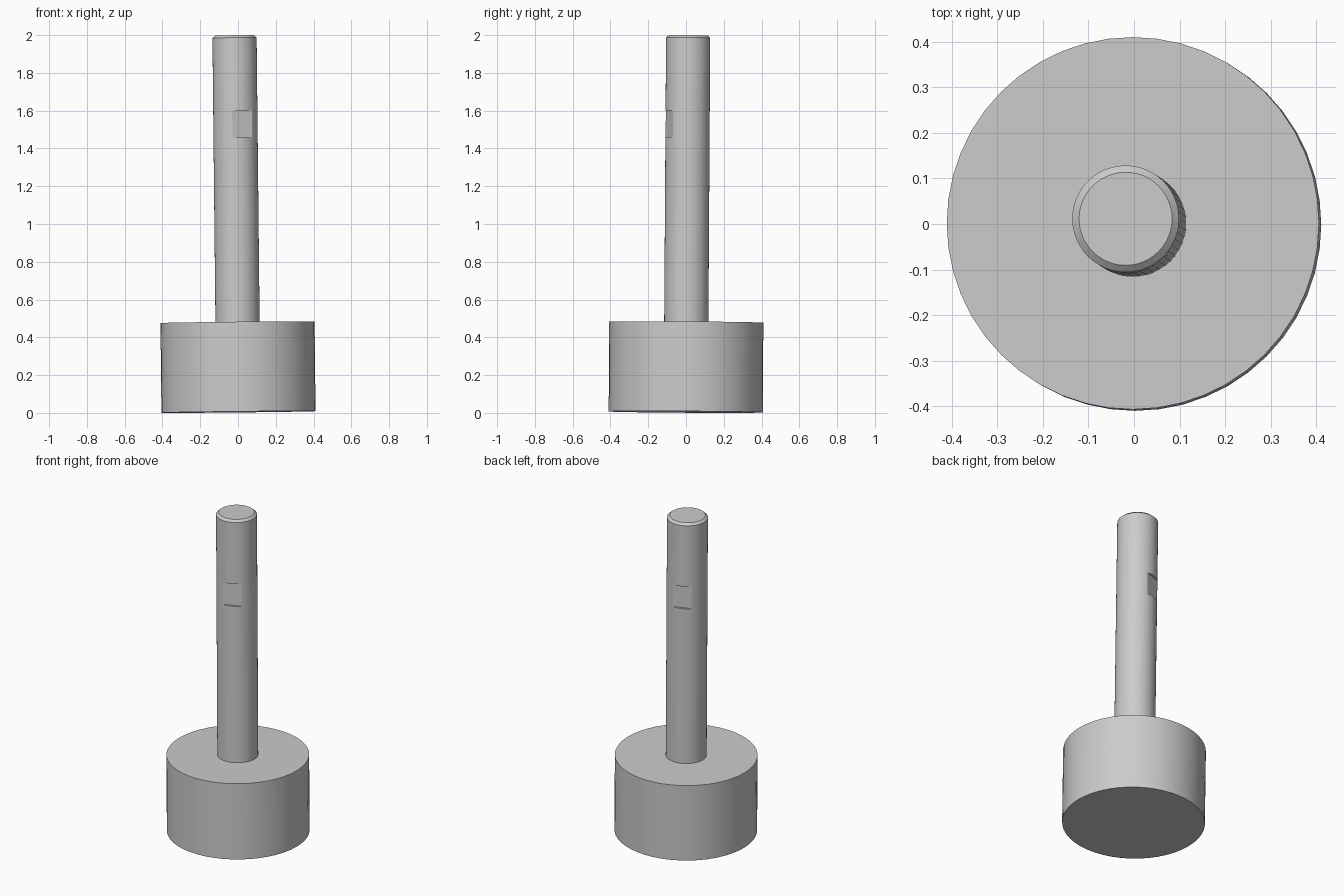
import bpy
import bmesh
from math import cos, sin, radians
from mathutils import Vector, Matrix

cube = bpy.data.objects.get("Cube")
if cube:
    bpy.data.objects.remove(cube, do_unlink=True)

grey = bpy.data.materials.new("plain_grey")
grey.use_nodes = True
colour = (0.6, 0.6, 0.6, 1)
grey.diffuse_color = colour
grey.node_tree.nodes["Principled BSDF"].inputs["Base Color"].default_value = colour

# The whole piece leans very slightly
lean = Vector((-0.0105, 0.0065, 1)).to_track_quat('Z', 'Y').to_matrix().to_4x4()
STAND = Matrix.Translation((0.0025, -0.0015, 0.005)) @ lean
AXIS_TWIST = STAND.to_3x3() @ Vector((1, 0, 0))
STAND = STAND @ Matrix.Rotation(-AXIS_TWIST.xy.angle_signed(Vector((1, 0))), 4, 'Z')


def add_object(name, bm):
    bmesh.ops.recalc_face_normals(bm, faces=bm.faces)
    mesh = bpy.data.meshes.new(name)
    bm.to_mesh(mesh)
    bm.free()
    mesh.materials.append(grey)
    obj = bpy.data.objects.new(name, mesh)
    bpy.context.collection.objects.link(obj)
    return obj


def turned(name, profile, sides):
    """Closed turned solid from (radius, height) rings."""
    bm = bmesh.new()
    rings = []
    for r, z in profile:
        rings.append([bm.verts.new((r * cos(radians(360 * i / sides)),
                                    r * sin(radians(360 * i / sides)), z))
                      for i in range(sides)])
    for low, high in zip(rings, rings[1:]):
        for i in range(sides):
            j = (i + 1) % sides
            bm.faces.new((low[i], low[j], high[j], high[i]))
    bm.faces.new(rings[0])
    bm.faces.new(rings[-1])
    return add_object(name, bm)


def block(name, matrix):
    bm = bmesh.new()
    bmesh.ops.create_cube(bm, size=1, matrix=matrix)
    return add_object(name, bm)


base = turned("base", [(0.408, 0), (0.408, 0.475)], 48)
rod = turned("rod", [(0.117, 0.45), (0.117, 1.981), (0.102, 1.994)], 48)

# Two opposite wrench flats cut into the rod
for side, angle in (("front", -70), ("back", 110)):
    place = (Matrix.Rotation(radians(angle), 4, 'Z')
             @ Matrix.Translation((0.203, 0, 1.525))
             @ Matrix.Diagonal((0.2, 0.4, 0.14, 1)))
    cutter = block(side + "_flat_cutter", place)
    cutter.hide_render = True
    cut = rod.modifiers.new(side + "_flat", 'BOOLEAN')
    cut.operation = 'DIFFERENCE'
    cut.solver = 'EXACT'
    cut.object = cutter
    bpy.context.view_layer.objects.active = rod
    bpy.ops.object.modifier_apply(modifier=cut.name)
    bpy.data.objects.remove(cutter, do_unlink=True)

# Smooth the round sides, keep the rims crisp
for obj in (base, rod):
    obj.matrix_world = STAND
    bpy.ops.object.select_all(action='DESELECT')
    obj.select_set(True)
    bpy.context.view_layer.objects.active = obj
    bpy.ops.object.shade_smooth_by_angle(angle=radians(25))
